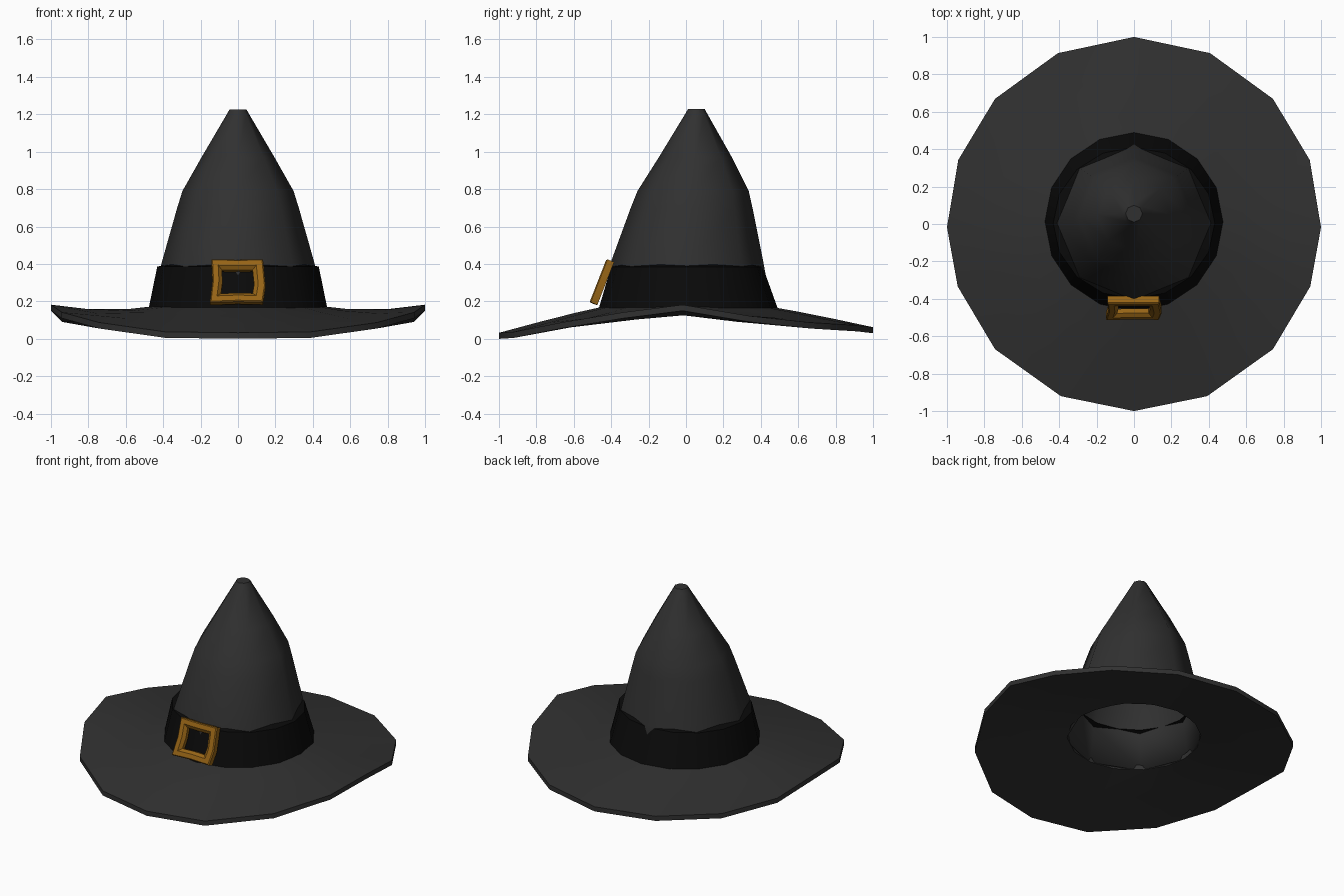
import bpy
import bmesh
from math import sin, cos, pi, radians
from mathutils import Vector

cube = bpy.data.objects.get("Cube")
if cube:
    bpy.data.objects.remove(cube)


def material(name, colour, rough=0.9):
    m = bpy.data.materials.new(name)
    m.use_nodes = True
    m.diffuse_color = (*colour, 1)
    m.roughness = rough
    node = m.node_tree.nodes["Principled BSDF"]
    node.inputs["Base Color"].default_value = (*colour, 1)
    node.inputs["Roughness"].default_value = rough
    return m


felt = material("charcoal felt", (0.03, 0.03, 0.03))
ribbon = material("black ribbon", (0.003, 0.003, 0.003))
brass = material("dull brass", (0.31, 0.13, 0.008))


def loft(name, rings, mat, angle, closed=False, cap=False):
    """Skin a list of equal point rings into one smooth-by-angle object."""
    bm = bmesh.new()
    loops = [[bm.verts.new(p) for p in ring] for ring in rings]
    pairs = list(zip(loops, loops[1:]))
    if closed:
        pairs.append((loops[-1], loops[0]))
    for a, b in pairs:
        n = len(a)
        for i in range(n):
            j = (i + 1) % n
            bm.faces.new((a[i], a[j], b[j], b[i]))
    if cap:
        bm.faces.new(loops[-1])
    bmesh.ops.recalc_face_normals(bm, faces=bm.faces)
    mesh = bpy.data.meshes.new(name)
    bm.to_mesh(mesh)
    bm.free()
    obj = bpy.data.objects.new(name, mesh)
    bpy.context.collection.objects.link(obj)
    mesh.materials.append(mat)
    bpy.ops.object.select_all(action="DESELECT")
    obj.select_set(True)
    bpy.context.view_layer.objects.active = obj
    bpy.ops.object.shade_smooth_by_angle(angle=radians(angle))
    return obj


def circle(sides, z, cy, rx, ry):
    turns = [2 * pi * i / sides for i in range(sides)]
    return [(rx * cos(t), cy + ry * sin(t), z) for t in turns]


# Brim: rim angle and height from front to back, mirrored to the other side
half_rim = [(-90, 0.0), (-67, 0.005), (-42, 0.055), (-19.5, 0.11), (-1, 0.15),
            (20, 0.09), (42, 0.055), (66, 0.04), (90, 0.03)]
rim = half_rim + [(180 - a, z) for a, z in half_rim[-2:0:-1]]


def brim_ring(t, lift):
    ring = []
    for a, edge in rim:
        c, s = cos(radians(a)), sin(radians(a))
        r = 0.42 + (1 - 0.42) * t
        sag = 0.025 * c * c * sin(pi * t)
        z = 0.145 + (edge - 0.145) * t ** 1.1 - sag + lift
        ring.append((r * c, r * s, z))
    return ring


steps = [0, 0.3, 0.65, 1]
loft("brim", [brim_ring(t, 0) for t in steps]
     + [brim_ring(t, 0.032) for t in reversed(steps)], felt, 40, closed=True)

# Crown: eight-sided hollow cone leaning slightly back
crown_rings = [(0.15, 0.01, 0.45), (0.40, 0.005, 0.41), (0.70, 0.03, 0.325),
               (0.79, 0.038, 0.297), (0.97, 0.05, 0.195),
               (1.2, 0.055, 0.06), (1.227, 0.055, 0.045)]
crown = loft("crown", [circle(8, z, cy, r, r) for z, cy, r in crown_rings],
             felt, 50, cap=True)
shell = crown.modifiers.new("felt thickness", "SOLIDIFY")
shell.thickness = 0.015
shell.offset = -1

# Hat band: sixteen-sided ribbon folded over at the top
loft("hat_band", [circle(16, 0.165, 0.012, 0.477, 0.477),
                  circle(16, 0.385, 0.005, 0.432, 0.405),
                  circle(16, 0.40, 0.005, 0.37, 0.36)], ribbon, 40)

# Buckle: slightly uneven square frame leaning with the band
up = Vector((0, 0.09, 0.23)).normalized()
out = Vector((0, -up.z, up.y))
centre = Vector((-0.004, -0.449, 0.304))
corners = [(-1.06, -1.02), (0, -0.97), (1, -1), (1.1, -0.25),
           (1, 1), (0, 0.98), (-1, 1), (-0.96, 0)]
section = [(0, -0.022), (0, 0.016), (0.006, 0.022), (0.036, 0.022),
           (0.056, 0.004), (0.056, -0.022)]


def buckle_ring(inset, depth):
    w, h = 0.138 - inset, 0.123 - inset
    return [centre + Vector((x * w, 0, 0)) + up * (y * h) + out * depth
            for x, y in corners]


loft("buckle", [buckle_ring(d, n) for d, n in section], brass, 30, closed=True)
